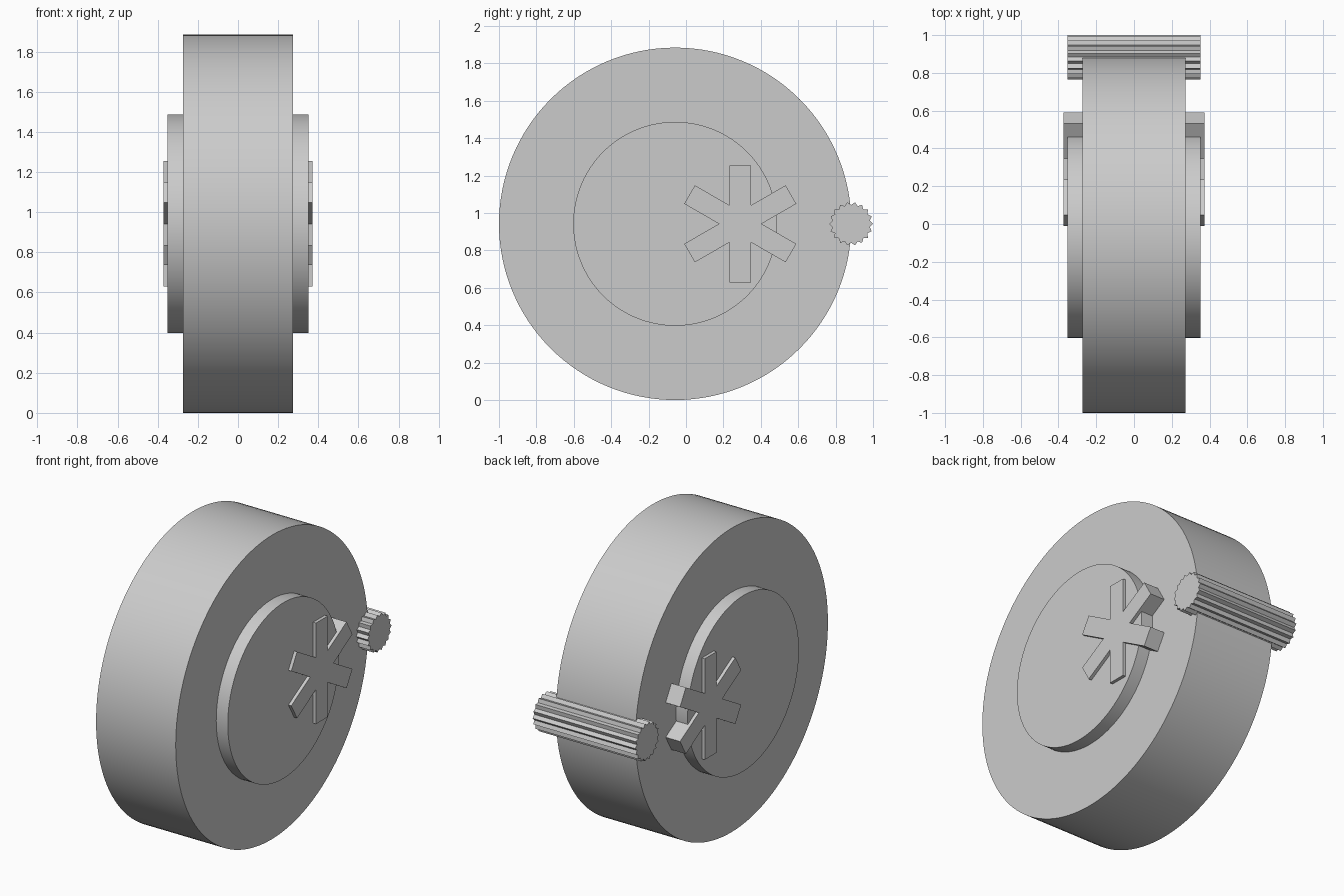
import bpy
import bmesh
from math import sin, cos, pi, radians

cube = bpy.data.objects.get("Cube")
if cube:
    bpy.data.objects.remove(cube, do_unlink=True)

# One plain grey for every part
grey = bpy.data.materials.new("plain grey")
grey.use_nodes = True
colour = (0.6, 0.6, 0.6, 1)
grey.diffuse_color = colour
grey.node_tree.nodes["Principled BSDF"].inputs["Base Color"].default_value = colour

AXIS_Z = 0.942


def extrude_profile(name, points, half_width, y, smooth=False):
    """Sweep a closed (y, z) outline along x, centred on x = 0."""
    bm = bmesh.new()
    face = bm.faces.new([bm.verts.new((-half_width, py, pz)) for py, pz in points])
    swept = bmesh.ops.extrude_face_region(bm, geom=[face])["geom"]
    moved = [v for v in swept if isinstance(v, bmesh.types.BMVert)]
    bmesh.ops.translate(bm, verts=moved, vec=(2 * half_width, 0, 0))
    bmesh.ops.recalc_face_normals(bm, faces=bm.faces)
    mesh = bpy.data.meshes.new(name)
    bm.to_mesh(mesh)
    bm.free()
    mesh.materials.append(grey)
    obj = bpy.data.objects.new(name, mesh)
    obj.location = (0, y, AXIS_Z)
    bpy.context.collection.objects.link(obj)
    if smooth:
        bpy.ops.object.select_all(action="DESELECT")
        obj.select_set(True)
        bpy.context.view_layer.objects.active = obj
        bpy.ops.object.shade_smooth_by_angle(angle=radians(30))
    return obj


def polar(radius, angle):
    return radius * cos(angle), radius * sin(angle)


def circle(radius, sides=128):
    return [polar(radius, 2 * pi * i / sides) for i in range(sides)]


def star(arms, reach, half):
    """Outline of square-ended arms meeting in sharp inner corners."""
    points = []
    for i in range(arms):
        a = radians(30) + 2 * pi * i / arms
        for side in (-half, half):
            points.append((reach * cos(a) - side * sin(a),
                           reach * sin(a) + side * cos(a)))
        points.append(polar(half / sin(pi / arms), a + pi / arms))
    return points


def knurl(teeth, outer, inner):
    return [polar(inner if i % 2 else outer, pi * i / teeth)
            for i in range(2 * teeth)]


# Main body with a raised disc on both sides
extrude_profile("wheel_body", circle(0.942), 0.273, -0.058, smooth=True)
extrude_profile("raised_disc", circle(0.545), 0.352, -0.058, smooth=True)

# Six-armed emblem standing out on both sides
extrude_profile("six_arm_star", star(6, 0.313, 0.057), 0.372, 0.29)

# Grooved roller at the back edge
extrude_profile("knurled_roller", knurl(18, 0.117, 0.101), 0.352, 0.883)
